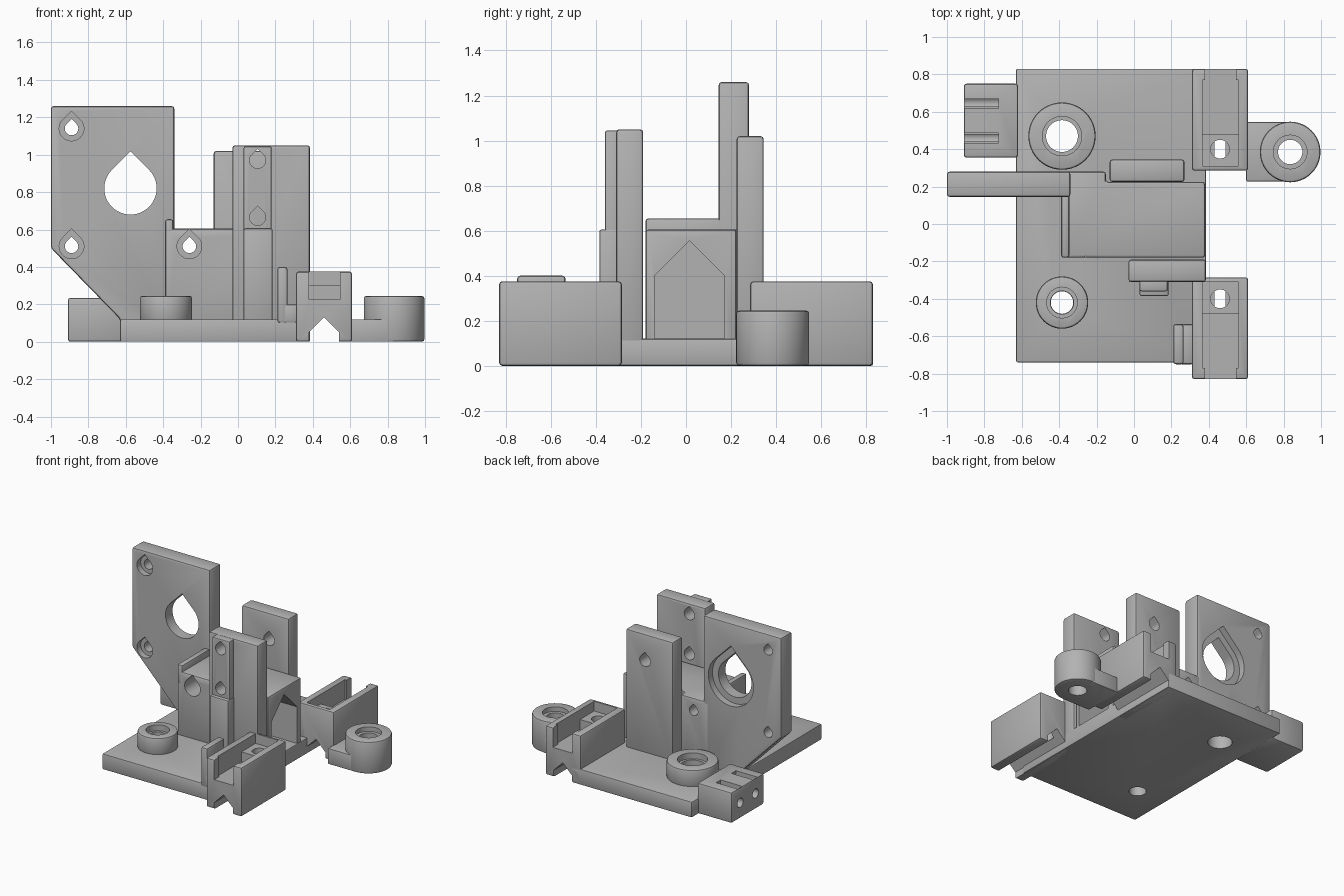
import bpy, bmesh, math
from mathutils import Vector

cube = bpy.data.objects.get("Cube")
if cube:
    bpy.data.objects.remove(cube)

grey = bpy.data.materials.new("plain_grey")
grey.use_nodes = True
tone = (0.45, 0.45, 0.45, 1)
grey.diffuse_color = tone
grey.node_tree.nodes["Principled BSDF"].inputs["Base Color"].default_value = tone


def prism(name, pts, axis, lo, hi):
    """Extrude a 2D outline along an axis: 'x' takes (y,z), 'y' (x,z), 'z' (x,y)."""
    k = "xyz".index(axis)
    bm = bmesh.new()
    verts = []
    for p in pts:
        co = list(p)
        co.insert(k, lo)
        verts.append(bm.verts.new(co))
    face = bm.faces.new(verts)
    new = bmesh.ops.extrude_face_region(bm, geom=[face])["geom"]
    move = Vector([hi - lo if i == k else 0 for i in range(3)])
    bmesh.ops.translate(bm, vec=move, verts=[v for v in new if isinstance(v, bmesh.types.BMVert)])
    bmesh.ops.recalc_face_normals(bm, faces=bm.faces)
    mesh = bpy.data.meshes.new(name)
    bm.to_mesh(mesh)
    bm.free()
    mesh.materials.append(grey)
    obj = bpy.data.objects.new(name, mesh)
    bpy.context.scene.collection.objects.link(obj)
    return obj


def box(name, x, y, z):
    return prism(name, [(x[0], y[0]), (x[1], y[0]), (x[1], y[1]), (x[0], y[1])], "z", *z)


def disc(a, b, r, n=48):
    return [(a + r * math.cos(math.tau * i / n), b + r * math.sin(math.tau * i / n)) for i in range(n)]


def drop(a, b, r, n=36):
    """Teardrop outline with a pointed top."""
    arc = [math.radians(135 + 270 * i / n) for i in range(n + 1)]
    return [(a + r * math.cos(t), b + r * math.sin(t)) for t in arc] + [(a, b + r * math.sqrt(2))]


def finish(obj, cutters=(), bevel=0.014):
    """Soften the edges, cut the openings, bake the result and shade it."""
    if bevel:
        m = obj.modifiers.new("edge", "BEVEL")
        m.width, m.segments, m.limit_method = bevel, 2, "ANGLE"
        m.angle_limit = math.radians(40)
    for c in cutters:
        m = obj.modifiers.new("cut", "BOOLEAN")
        m.operation, m.solver, m.object = "DIFFERENCE", "EXACT", c
    dg = bpy.context.evaluated_depsgraph_get()
    baked = bpy.data.meshes.new_from_object(obj.evaluated_get(dg))
    obj.modifiers.clear()
    obj.data = baked
    for c in cutters:
        bpy.data.objects.remove(c)
    bpy.ops.object.select_all(action="DESELECT")
    obj.select_set(True)
    bpy.context.view_layer.objects.active = obj
    bpy.ops.object.shade_smooth_by_angle(angle=math.radians(25))
    return obj


# Base plate with two screw holes
finish(box("base_plate", (-0.63, 0.385), (-0.74, 0.83), (0, 0.12)),
       [prism("cut", disc(-0.385, 0.47, 0.085), "z", -1, 1),
        prism("cut", disc(-0.385, -0.42, 0.06), "z", -1, 1)], 0.008)

# Screw bosses on the plate
for name, y, outer, inner in (("rear_boss", 0.47, 0.18, 0.085), ("front_boss", -0.42, 0.14, 0.062)):
    finish(prism(name, disc(-0.385, y, outer), "z", 0.11, 0.245),
           [prism("cut", disc(-0.385, y, inner), "z", 0, 1),
            prism("cut", disc(-0.385, y, inner + 0.02), "z", 0.2, 1)])

# Tall mounting wall with large opening and recessed screw holes
cuts = [prism("cut", drop(-0.575, 0.82, 0.14), "y", -1, 1),
        prism("cut", drop(-0.575, 0.82, 0.19), "y", 0.23, 1)]
for x, z in ((-0.89, 1.14), (-0.89, 0.51)):
    cuts += [prism("cut", drop(x, z, 0.036), "y", -1, 1),
             prism("cut", drop(x, z, 0.066), "y", -1, 0.19)]
finish(prism("mounting_wall", [(-1, 0.5), (-0.63, 0.12), (-0.63, 0.05), (-0.34, 0.05),
                               (-0.34, 1.26), (-1, 1.26)], "y", 0.145, 0.28), cuts)

# Central block with a pointed pocket in its side
finish(prism("central_block", [(-0.39, -0.18), (0.38, -0.18), (0.38, 0.225), (-0.15, 0.225),
                               (-0.15, 0.28), (-0.39, 0.28)], "z", 0.1, 0.605),
       [prism("cut", [(-0.14, 0.115), (0.17, 0.115), (0.17, 0.4), (0.015, 0.555), (-0.14, 0.4)], "x", -0.1, 1),
        prism("cut", drop(-0.26, 0.51, 0.036), "y", -1, 1),
        prism("cut", drop(-0.26, 0.51, 0.066), "y", -1, 0.19)])
finish(box("block_rim", (-0.39, -0.345), (-0.18, 0.17), (0.5, 0.655)))

# Front column with a ridge and two screw holes
def column_holes():
    return [prism("cut", drop(0.105, z, 0.043), "y", -1, -0.1) for z in (0.97, 0.665)]

finish(box("front_column", (-0.03, 0.385), (-0.31, -0.19), (0.1, 1.05)), column_holes())
finish(box("front_ridge", (0.03, 0.18), (-0.36, -0.29), (0.1, 1.045)), column_holes(), 0.01)
finish(box("front_ridge_foot", (0.03, 0.185), (-0.385, -0.29), (0.1, 0.605)), bevel=0.01)

# Rear column
finish(box("rear_column", (-0.13, 0.27), (0.225, 0.345), (0.1, 1.02)),
       [prism("cut", drop(0.105, 0.82, 0.045), "y", 0, 1)])

# Mirrored clamp blocks: open tray on top, pointed channel underneath
channel = [(0.38, -0.1), (0.54, -0.1), (0.54, 0.05), (0.46, 0.13), (0.38, 0.05)]
for name, s in (("rear_clamp", 1), ("front_clamp", -1)):
    def span(a, b):
        return sorted((s * a, s * b))
    finish(box(name, (0.31, 0.61), span(0.285, 0.83), (0, 0.375)),
           [prism("cut", channel, "y", -1, 1),
            box("cut", (0.365, 0.56), span(0.31, 0.77), (0.3, 1)),
            box("cut", (0.365, 0.56), span(0.48, 0.77), (0.225, 1)),
            box("cut", (0.38, 0.545), span(0.7, 1), (0.225, 1)),
            prism("cut", disc(0.46, s * 0.4, 0.05, 32), "z", 0.1, 1)])

# Small guide plate beside the front clamp
finish(box("guide_plate", (0.21, 0.265), (-0.75, -0.535), (0.1, 0.4)))
finish(box("guide_bridge", (0.24, 0.32), (-0.75, -0.535), (0.1, 0.2)))

# Small slotted block at the right rear
cuts = []
for y in (0.46, 0.645):
    cuts += [box("cut", (-0.905, -0.725), (y - 0.027, y + 0.027), (0.15, 1)),
             prism("cut", disc(y, 0.12, 0.035, 24), "x", -1, -0.725)]
finish(box("slotted_block", (-0.91, -0.62), (0.355, 0.75), (0, 0.235)), cuts)

# Screw eye on the left side with its flat arm
def eye_cuts():
    return [prism("cut", disc(0.835, 0.385, 0.065), "z", -1, 1),
            prism("cut", disc(0.835, 0.385, 0.09), "z", 0.21, 1)]

finish(prism("screw_eye", disc(0.835, 0.385, 0.162), "z", 0, 0.245), eye_cuts())
finish(box("eye_arm", (0.6, 0.83), (0.228, 0.545), (0, 0.12)), eye_cuts(), 0.006)
